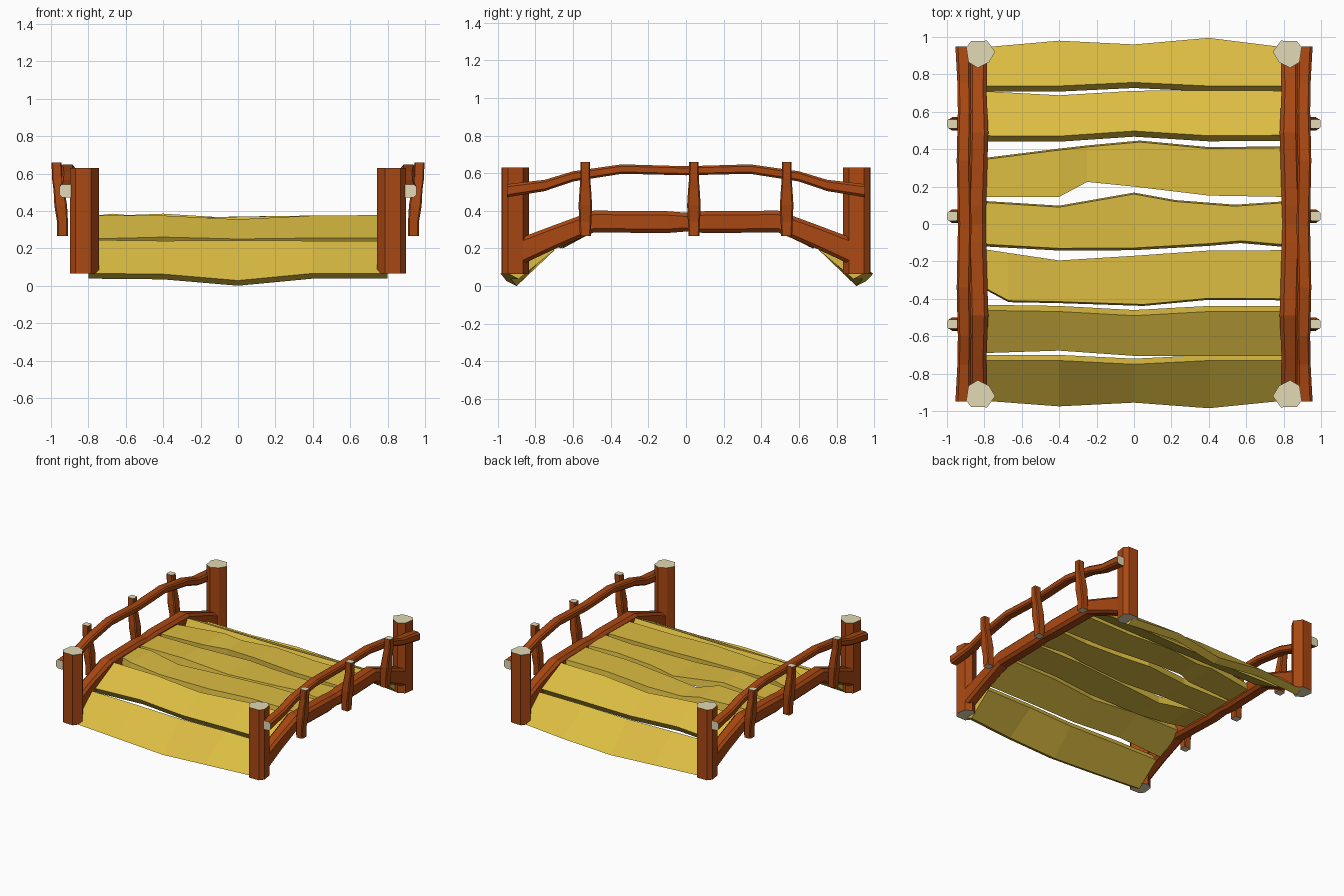
import bpy


def material(name, rgb):
    m = bpy.data.materials.new(name)
    m.diffuse_color = (*rgb, 1)
    return m


BARK = material("red_wood", (0.40, 0.065, 0.006))
PLANK = material("yellow_wood", (0.72, 0.51, 0.055))
CUT = material("cut_wood", (0.76, 0.70, 0.46))


def loft(name, rings, side, cap):
    """Skin equal-length rings of points and close both ends."""
    n = len(rings[0])
    verts = [p for r in rings for p in r]
    faces = [(k * n + i, k * n + (i + 1) % n, (k + 1) * n + (i + 1) % n, (k + 1) * n + i)
             for k in range(len(rings) - 1) for i in range(n)]
    faces += [tuple(range(n))[::-1], tuple(range(len(verts) - n, len(verts)))]
    me = bpy.data.meshes.new(name)
    me.from_pydata(verts, [], faces)
    me.materials.append(side)
    me.materials.append(cap)
    for p in me.polygons[-2:]:
        p.material_index = 1
    import bmesh
    bm = bmesh.new()
    bm.from_mesh(me)
    bmesh.ops.recalc_face_normals(bm, faces=bm.faces)
    bm.to_mesh(me)
    bm.free()
    ob = bpy.data.objects.new(name, me)
    bpy.context.collection.objects.link(ob)
    return ob


def octagon(a, b, c=0.3):
    """Chamfered rectangle with half sizes a, b."""
    k = c * 2 * min(a, b)
    return [(a - k, -b), (a, -b + k), (a, b - k), (a - k, b),
            (-a + k, b), (-a, b - k), (-a, -b + k), (-a + k, -b)]


def beam(name, side, path, cap):
    """Bar along y; path rows are y, x, z, half width, half height."""
    rings = [[(side * (x + u), y, z + v) for u, v in octagon(a, b, 0.2)]
             for y, x, z, a, b in path]
    loft(name, rings, BARK, cap)


# Corner posts
POST = [(0.785, 0.98), (0.87, 0.978), (0.897, 0.945), (0.885, 0.865),
        (0.835, 0.835), (0.775, 0.865), (0.742, 0.92)]
for sx, lx in ((-1, "left"), (1, "right")):
    for sy, ly in ((-1, "front"), (1, "back")):
        loft(f"{ly}_{lx}_post",
             [[(sx * x, sy * y, z) for x, y in POST] for z in (0.065, 0.63)], BARK, CUT)

# Handrails, side beams and balusters on both sides
HANDRAIL = [(-0.95, 0.914, 0.507, 0.041, 0.035), (-0.75, 0.908, 0.535, 0.036, 0.03),
            (-0.6, 0.906, 0.583, 0.036, 0.027), (-0.34, 0.912, 0.622, 0.036, 0.025),
            (0, 0.905, 0.613, 0.036, 0.024), (0.34, 0.912, 0.622, 0.036, 0.025),
            (0.6, 0.906, 0.583, 0.036, 0.027), (0.75, 0.908, 0.535, 0.036, 0.03),
            (0.95, 0.914, 0.507, 0.041, 0.035)]
SIDE_BEAM = [(-0.87, 0.835, 0.188, 0.05, 0.072), (-0.7, 0.835, 0.26, 0.047, 0.064),
             (-0.49, 0.832, 0.343, 0.053, 0.058), (-0.1, 0.842, 0.34, 0.052, 0.058),
             (0, 0.84, 0.34, 0.05, 0.05), (0.1, 0.842, 0.34, 0.052, 0.058),
             (0.49, 0.832, 0.343, 0.053, 0.058), (0.7, 0.835, 0.26, 0.047, 0.064),
             (0.87, 0.835, 0.188, 0.05, 0.072)]
# z, x, half width, half depth
BALUSTER = [(0.265, 0.938, 0.029, 0.029), (0.34, 0.938, 0.029, 0.032),
            (0.43, 0.948, 0.034, 0.036), (0.51, 0.957, 0.029, 0.031),
            (0.57, 0.966, 0.028, 0.026), (0.66, 0.97, 0.027, 0.025)]
for s, lx in ((-1, "left"), (1, "right")):
    beam(f"{lx}_handrail", s, HANDRAIL, CUT)
    beam(f"{lx}_side_beam", s, SIDE_BEAM, BARK)
    for i, yc in enumerate((-0.535, 0.042, 0.535)):
        rings = [[(s * (x + u), yc + v, z) for u, v in octagon(a, b, 0.12)]
                 for z, x, a, b in BALUSTER]
        loft(f"{lx}_baluster_{i + 1}", rings, BARK, CUT)

# Deck planks
XS = (-0.8, -0.4, 0, 0.4, 0.8)


def edge(ys, zs, xs=XS):
    return list(zip(xs, ys, zs))


def plank(name, near, far, near_drop, far_drop):
    """Board between two top edges; drops give the y, z offset of the lower edges."""
    rings = [[n, f, (f[0], f[1] + far_drop[0], f[2] + far_drop[1]),
              (n[0], n[1] + near_drop[0], n[2] + near_drop[1])]
             for n, f in zip(near, far)]
    loft(name, rings, PLANK, PLANK)


LOW = (0.066, 0.062, 0.028, 0.066, 0.066)
STEP = (0.245, 0.24, 0.243, 0.24, 0.24)
STEP2 = (0.25, 0.26, 0.25, 0.255, 0.255)
HIGH = (0.375, 0.375, 0.355, 0.375, 0.378)

# Sloping boards at the front and back ends
plank("front_ramp_lower", edge((-0.945, -0.975, -0.955, -0.985, -0.945), LOW),
      edge((-0.73, -0.73, -0.75, -0.73, -0.73), STEP), (0.055, -0.028), (0.03, -0.05))
plank("front_ramp_upper", edge((-0.69, -0.677, -0.705, -0.705, -0.705), STEP2),
      edge((-0.462, -0.468, -0.49, -0.468, -0.468), HIGH), (0.035, -0.05), (0.03, -0.055))
plank("back_ramp_lower", edge((0.945, 0.98, 0.96, 0.995, 0.945), LOW),
      edge((0.738, 0.738, 0.757, 0.738, 0.738), STEP), (-0.055, -0.028), (-0.03, -0.05))
plank("back_ramp_upper", edge((0.71, 0.688, 0.712, 0.715, 0.712), STEP2),
      edge((0.472, 0.47, 0.497, 0.472, 0.475), HIGH), (-0.035, -0.05), (-0.03, -0.055))

# Level boards in the middle
DROP = (0, -0.055)
FLAT = (0.37, 0.385, 0.36, 0.37, 0.375, 0.375)
plank("deck_plank_1",
      edge((-0.34, -0.41, -0.415, -0.43, -0.397, -0.40), FLAT, (-0.8, -0.67, -0.4, 0.05, 0.4, 0.8)),
      edge((-0.135, -0.155, -0.195, -0.17, -0.142, -0.14), FLAT, (-0.8, -0.67, -0.4, 0, 0.4, 0.8)),
      (-0.008, -0.055), DROP)
plank("deck_plank_2",
      edge((-0.108, -0.13, -0.128, -0.105, -0.09, -0.11), FLAT, (-0.8, -0.4, 0, 0.4, 0.57, 0.8)),
      edge((0.115, 0.09, 0.16, 0.12, 0.095, 0.113), FLAT, (-0.8, -0.4, 0, 0.22, 0.54, 0.8)),
      (-0.012, -0.055), (0.008, -0.055))
plank("deck_plank_3",
      edge((0.145, 0.145, 0.225, 0.2, 0.152, 0.145), FLAT, (-0.8, -0.4, -0.25, 0, 0.4, 0.8)),
      edge((0.345, 0.395, 0.412, 0.438, 0.403, 0.407), FLAT, (-0.8, -0.4, -0.25, 0.03, 0.4, 0.8)),
      DROP, (0.008, -0.055))
